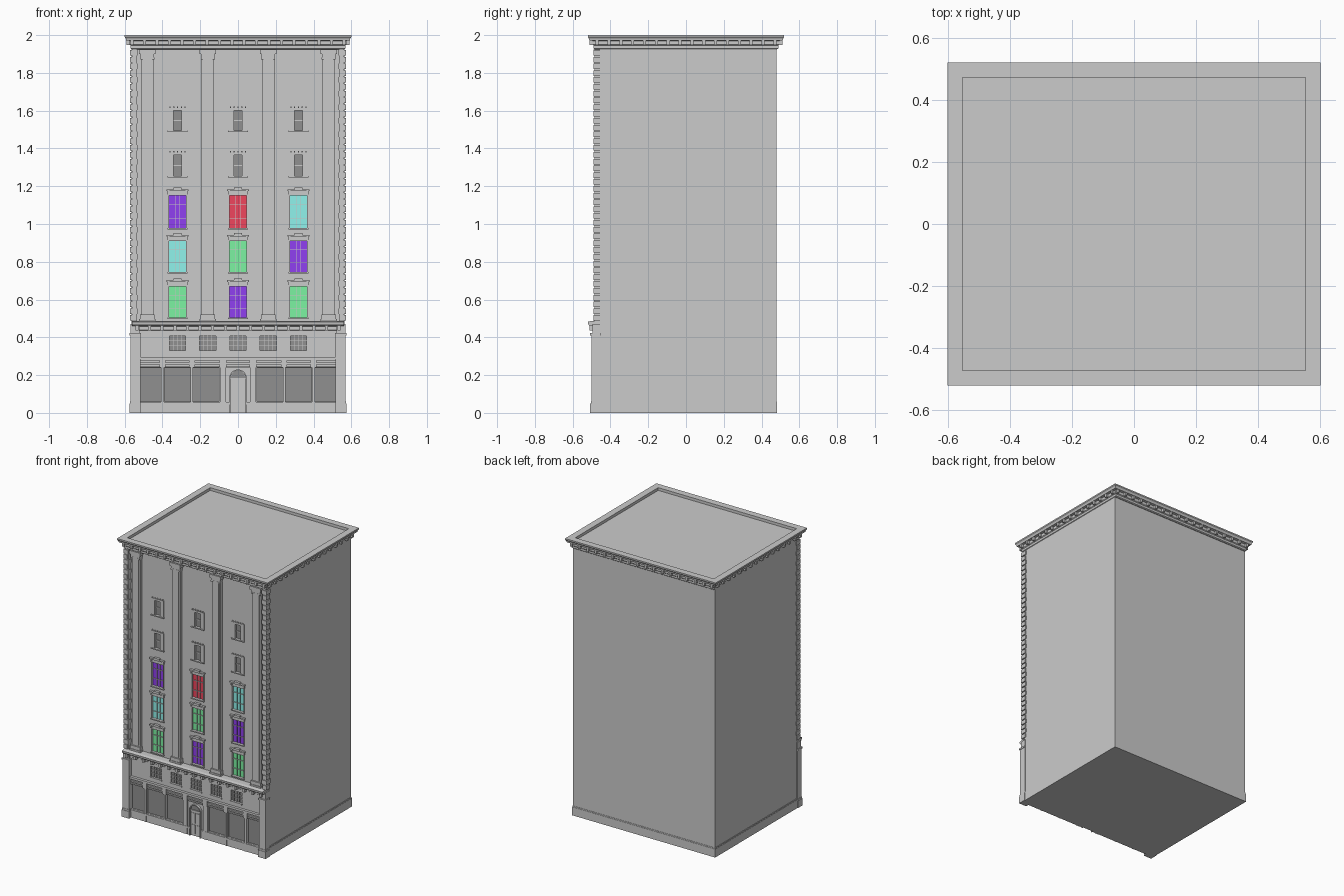
import bpy, bmesh, math

if "Cube" in bpy.data.objects:
    bpy.data.objects.remove(bpy.data.objects["Cube"])


def mesh_object(name, bm, mat=None):
    bmesh.ops.recalc_face_normals(bm, faces=bm.faces)
    me = bpy.data.meshes.new(name)
    bm.to_mesh(me)
    bm.free()
    ob = bpy.data.objects.new(name, me)
    bpy.context.collection.objects.link(ob)
    if mat:
        me.materials.append(mat)
    return ob


def add_box(bm, x0, x1, y0, y1, z0, z1):
    v = [bm.verts.new((x, y, z)) for x in (x0, x1) for y in (y0, y1) for z in (z0, z1)]
    for f in ((0, 1, 3, 2), (4, 6, 7, 5), (0, 4, 5, 1), (2, 3, 7, 6), (0, 2, 6, 4), (1, 5, 7, 3)):
        bm.faces.new([v[i] for i in f])


def boxes(name, items, mat=None):
    bm = bmesh.new()
    for b in items:
        add_box(bm, *b)
    return mesh_object(name, bm, mat)


def prism(name, pts, axis, a, b, mat=None):
    """Extrude a 2D outline along x (yz outline) or y (xz outline)."""
    bm = bmesh.new()
    place = (lambda p, t: (t, p[0], p[1])) if axis == 'x' else (lambda p, t: (p[0], t, p[1]))
    A = [bm.verts.new(place(p, a)) for p in pts]
    B = [bm.verts.new(place(p, b)) for p in pts]
    bm.faces.new(A)
    bm.faces.new(B[::-1])
    for i in range(len(pts)):
        j = (i + 1) % len(pts)
        bm.faces.new((A[i], B[i], B[j], A[j]))
    return mesh_object(name, bm, mat)


def both(items):
    return items + [(-b[1], -b[0], *b[2:]) for b in items]


def material(name, r, g, b):
    m = bpy.data.materials.new(name)
    m.diffuse_color = (r, g, b, 1)
    m.use_nodes = True
    m.node_tree.nodes["Principled BSDF"].inputs["Base Color"].default_value = m.diffuse_color
    return m


dark = material("dark_glass", .28, .28, .28)
colours = {"purple": material("purple_glass", .28, .05, .88),
           "red": material("red_glass", .87, .06, .11),
           "cyan": material("cyan_glass", .28, .9, .84),
           "green": material("green_glass", .2, .9, .36)}

W, UP, LOW = 0.565, -0.455, -0.475      # half width, upper and lower wall fronts
COLS = (-0.32, 0, 0.32)
TALL = ((0.505, 0.67), (0.745, 0.91), (0.98, 1.15))
SMALL = ((1.255, 1.365), (1.495, 1.60))
MEZZ = (-0.32, -0.16, 0, 0.16, 0.32)
SHOPS = [(s * (a + b) / 2, (b - a) / 2) for s in (-1, 1)
         for a, b in ((0.10, 0.237), (0.252, 0.39), (0.408, 0.515))]

# main block, with a thicker lower storey
body = prism("building_body", [(LOW, 0), (0.478, 0), (0.478, 1.94), (UP, 1.94), (UP, .47), (LOW, .47)],
             'x', -W, W)

# window and door openings
cuts = [(x - .045, x + .045, UP - .05, UP + .015, a, b) for x in COLS for a, b in TALL]
cuts += [(x - .022, x + .022, UP - .05, UP + .015, a, b) for x in COLS for a, b in SMALL]
cuts += [(x - .043, x + .043, LOW - .05, LOW + .015, .33, .407) for x in MEZZ]
cuts += [(x - w, x + w, LOW - .05, LOW + .015, .06, .237) for x, w in SHOPS]
cutter = boxes("opening_cutter", cuts)
cutter.hide_render = True
cutter.hide_set(True)
mod = body.modifiers.new("openings", 'BOOLEAN')
mod.operation, mod.object, mod.solver = 'DIFFERENCE', cutter, 'EXACT'

# coloured panes
scheme = (("green", "purple", "green"), ("cyan", "green", "purple"), ("purple", "red", "cyan"))
for r, (a, b) in enumerate(TALL):
    for c, x in enumerate(COLS):
        boxes(f"window_pane_{r}_{c}", [(x - .045, x + .045, UP + .01, UP + .017, a, b)],
              colours[scheme[r][c]])

# dark panes of the attic, mezzanine and shop windows
boxes("dark_panes",
      [(x - .022, x + .022, UP + .01, UP + .017, a, b) for x in COLS for a, b in SMALL]
      + [(x - .043, x + .043, LOW + .01, LOW + .017, .33, .407) for x in MEZZ]
      + [(x - w, x + w, LOW + .01, LOW + .017, .06, .237) for x, w in SHOPS], dark)

# glazing bars
bars = []
t = .0015
for x in COLS:
    for a, b in TALL:
        bars += [(x + d - t, x + d + t, UP + .004, UP + .012, a, b) for d in (-.012, .012)]
        bars += [(x - .045, x + .045, UP + .004, UP + .012, a + f * (b - a) - t, a + f * (b - a) + t)
                 for f in (.3, .72)]
    for a, b in SMALL:
        m = (a + b) / 2
        bars.append((x - .022, x + .022, UP + .004, UP + .012, m - .003, m + .003))
for x in MEZZ:
    bars += [(x + d - t, x + d + t, LOW + .004, LOW + .012, .33, .407) for d in (-.022, 0, .022)]
    bars += [(x - .043, x + .043, LOW + .004, LOW + .012, z - t, z + t) for z in (.356, .382)]
boxes("glazing_bars", bars)

# window surrounds, sills and hoods
trim = []
for x in COLS:
    for a, b in TALL + SMALL:
        wi = .045 if (a, b) in TALL else .022
        wo = .05
        trim += [(x - wo, x - wi, UP - .006, UP + .003, a, b), (x + wi, x + wo, UP - .006, UP + .003, a, b),
                 (x - wo, x + wo, UP - .006, UP + .003, b, b + .014),
                 (x - wo - .002, x + wo + .002, UP - .01, UP + .003, a - .008, a)]
        if (a, b) in TALL:
            trim += [(x - .044, x + .044, UP - .007, UP + .003, b + .014, b + .024),
                     (x - .058, x + .058, UP - .016, UP + .003, b + .024, b + .033)]
            trim += [(x + k * .048 - .005, x + k * .048 + .005, UP - .012, UP + .003, b + .006, b + .024)
                     for k in (-1, 1)]
            trim.append((x - .022, x + .022, UP - .018, UP + .003, b + .033, b + .042))
        else:
            trim += [(x + k * .02 - .003, x + k * .02 + .003, UP - .008, UP + .003, b + .014, b + .021)
                     for k in (-2, -1, 0, 1, 2)]
boxes("window_surrounds", trim)

# giant pilasters with panelled shafts
pil = []
for x in (-.48, -.16, .16, .48):
    for h, y, a, b in ((.034, .020, .48, 1.92), (.024, .027, .53, 1.87),
                       (.043, .034, .48, .498), (.039, .030, .498, .522),
                       (.037, .031, 1.872, 1.882), (.036, .030, 1.882, 1.90), (.043, .036, 1.90, 1.925)):
        pil.append((x - h, x + h, UP - y, UP + .01, a, b))
boxes("pilasters", pil)

# corner quoins, alternating long and short
quoins = [(.535, .562, -.484, -.445, .48, 1.93)]
for i in range(40):
    z = .488 + i * .036
    quoins.append((.532 if i % 2 else .542, .571, -.49, -.444 if i % 2 else -.449, z, z + .029))
boxes("corner_quoins", both(quoins))

# ground floor corner piers with base and cap
boxes("corner_piers", both([(.517, .57, -.501, -.453, 0, .41), (.513, .574, -.507, -.453, 0, .05),
                            (.515, .572, -.504, -.453, .05, .062), (.514, .574, -.508, -.453, .41, .422),
                            (.522, .568, -.496, -.453, .422, .47)]))

# plinth around sides and back
boxes("plinth", [(-.57, .57, -.46, .482, 0, .06), (-.568, .568, -.46, .48, .06, .068)])

# middle cornice with brackets
prism("middle_cornice", [(UP + .01, .425), (-.481, .425), (-.481, .435), (-.485, .438), (-.485, .458),
                         (-.512, .462), (-.518, .47), (-.52, .482), (-.50, .487), (UP + .01, .487)],
      'x', -.56, .56)
boxes("middle_cornice_brackets", [(x - .008, x + .008, -.51, -.48, .436, .462)
                                  for x in (-.535 + i * 1.07 / 16 for i in range(17))])

# shopfront pilasters, fascia, sills
shop = [(x - h, x + h, -.487, LOW + .005, 0, .285)
        for s in (-1, 1) for x, h in ((s * .08, .016), (s * .2445, .006), (s * .399, .008))]
shop += [(x - h - .004, x + h + .004, -.492, LOW + .005, .24, .285)
         for s in (-1, 1) for x, h in ((s * .08, .014), (s * .2445, .012), (s * .399, .012))]
shop += [(-.517, .517, -.483, LOW + .005, .24, .248), (-.517, .517, -.485, LOW + .005, .256, .266),
         (-.517, .517, -.494, LOW + .005, .285, .297), (-.517, .517, -.488, LOW + .005, .278, .285)]
shop += both([(.043, .517, -.484, LOW + .005, 0, .045), (.043, .517, -.488, LOW + .005, .045, .058)])
boxes("shopfront_trim", shop)
boxes("mezzanine_sills", [(x - .047, x + .047, -.482, LOW + .005, .322, .33) for x in MEZZ])


# entrance: door, dark fanlight and arched surround
def arc(r, z, n=16):
    return [(r * math.cos(math.pi * i / n), z + r * math.sin(math.pi * i / n)) for i in range(n + 1)]


boxes("door", [(-.038, .038, -.479, -.47, 0, .178), (-.04, .04, -.485, -.47, .178, .186)]
      + both([(.005, .032, -.482, -.47, .015, .08), (.005, .032, -.482, -.47, .09, .165)]))
prism("door_fanlight", arc(.038, .184), 'y', -.479, -.47, dark)
prism("door_surround", [(.046, 0)] + arc(.046, .184) + [(-.046, 0), (-.039, 0)]
      + arc(.039, .184)[::-1] + [(.039, 0)], 'y', -.492, -.47)

# roof cornice swept around the rectangle, with sunken roof
bm = bmesh.new()
prev = None
rings = ((0, 1.925), (.007, 1.93), (.007, 1.945), (.012, 1.95), (.012, 1.97), (.03, 1.972),
         (.032, 1.982), (.038, 1.99), (.038, 2.0), (-.01, 2.0), (-.01, 1.98))
for o, z in rings:
    x, y = .562 + o, .482 + o
    ring = [bm.verts.new(p) for p in ((-x, -y, z), (x, -y, z), (x, y, z), (-x, y, z))]
    if prev:
        for i in range(4):
            j = (i + 1) % 4
            bm.faces.new((prev[i], prev[j], ring[j], ring[i]))
    else:
        bm.faces.new(ring[::-1])
    prev = ring
bm.faces.new(prev)
mesh_object("roof_cornice", bm)

# brackets under the roof cornice on all sides
br = []
for i in range(18):
    x = -.561 + i * 1.122 / 17
    br += [(x - .008, x + .008, s - .014, s + .014, 1.948, 1.973) for s in (-.496, .496)]
for i in range(16):
    y = -.47 + i * .94 / 15
    br += [(s - .014, s + .014, y - .008, y + .008, 1.948, 1.973) for s in (-.576, .576)]
boxes("roof_brackets", br)
